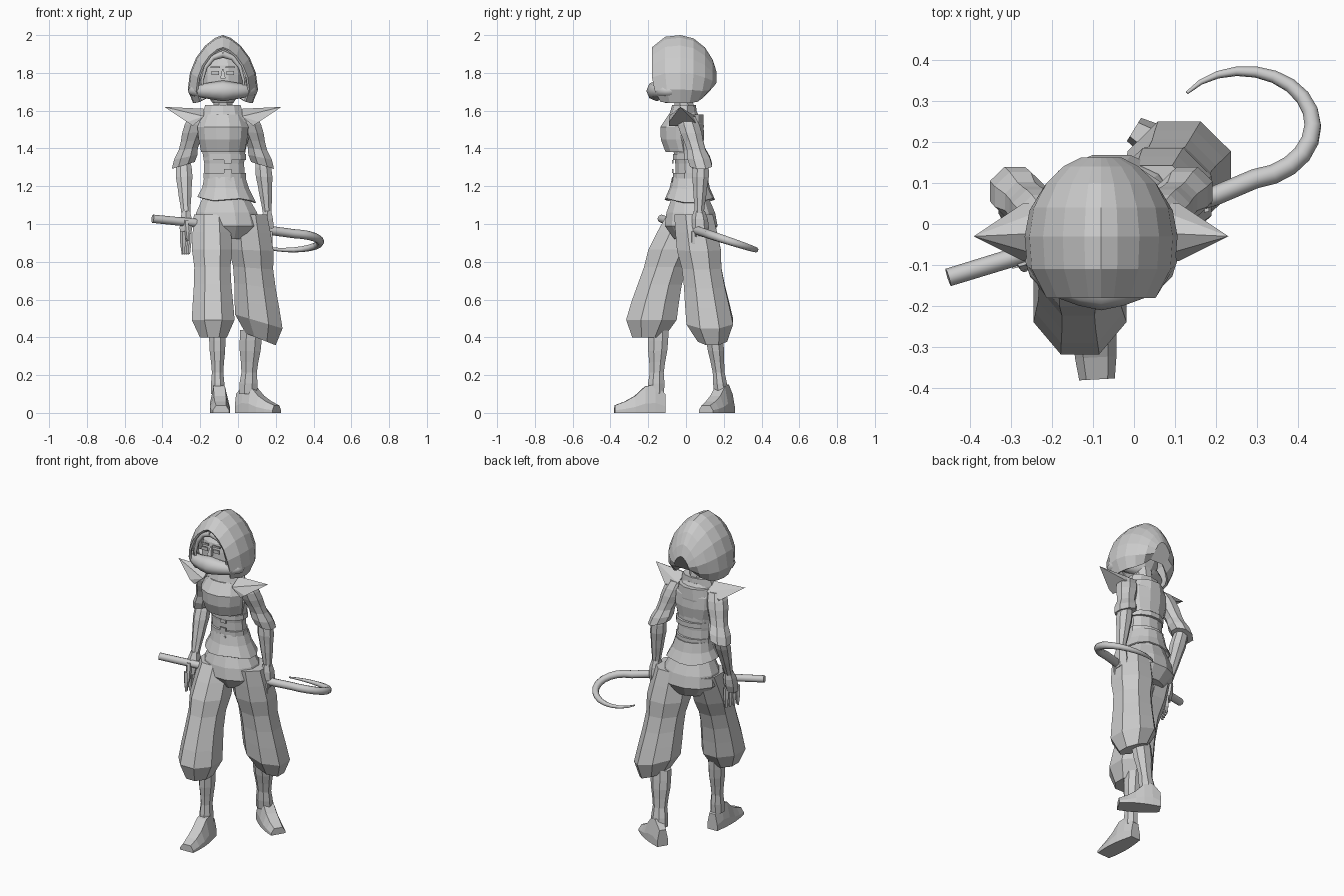
import bpy, bmesh
from math import sin, cos, pi, tau
from mathutils import Vector

old = bpy.data.objects.get("Cube")
if old:
    bpy.data.objects.remove(old)

clay = bpy.data.materials.new("light_gray")
clay.use_nodes = True
COLOUR = (.6, .6, .6, 1)
clay.diffuse_color = COLOUR
clay.node_tree.nodes["Principled BSDF"].inputs["Base Color"].default_value = COLOUR
MID = -.08  # body centre line
SIDES = (("left", 1), ("right", -1))


def add_object(name, mesh):
    mesh.materials.clear()
    mesh.materials.append(clay)
    obj = bpy.data.objects.new(name, mesh)
    bpy.context.collection.objects.link(obj)
    return obj


def finish(name, bm):
    bmesh.ops.recalc_face_normals(bm, faces=bm.faces)
    mesh = bpy.data.meshes.new(name)
    bm.to_mesh(mesh)
    bm.free()
    return add_object(name, mesh)


def skin(name, rings, closed=True, start_cap=True, end_cap=True):
    """Bridge rows of points into a faceted surface."""
    bm = bmesh.new()
    rows = [[bm.verts.new(point) for point in ring] for ring in rings]
    count = len(rows[0])
    for above, below in zip(rows, rows[1:]):
        for i in range(count if closed else count - 1):
            j = (i + 1) % count
            bm.faces.new((above[i], above[j], below[j], below[i]))
    if start_cap:
        bm.faces.new(rows[0])
    if end_cap:
        bm.faces.new(rows[-1])
    return finish(name, bm)


def limb(name, top, bottom, width, depth, shape, sides=8, tilt=0, bow=0, caps=True):
    """Evenly spaced level rings from top to bottom, each scaled by shape."""
    top, bottom = Vector(top), Vector(bottom)
    spread = 1 / cos(pi / sides)
    rings = []
    for step, scale in enumerate(shape):
        t = step / (len(shape) - 1)
        centre = top.lerp(bottom, t) + Vector((0, bow * sin(pi * t), 0))
        ring = []
        for i in range(sides):
            angle = tau * (i + .5) / sides
            dx = spread * scale * width * cos(angle)
            dy = spread * scale * depth * sin(angle)
            ring.append(centre + Vector((dx, dy, tilt * t * t * dx)))
        rings.append(ring)
    return skin(name, rings, start_cap=caps, end_cap=caps)


def hull(name, points):
    bm = bmesh.new()
    for point in points:
        bm.verts.new(point)
    bmesh.ops.convex_hull(bm, input=bm.verts)
    return finish(name, bm)


def plate(name, x, y, z, width, height):
    """Thin upright panel facing the front."""
    return hull(name, [(x + a * width, y + b, z + c * height)
                       for a in (-.5, .5) for b in (0, .008) for c in (-.5, .5)])


def rod(name, points, cyclic=False):
    """Round rod along (x, y, z, radius) points, turned into a mesh."""
    curve = bpy.data.curves.new(name + "_path", "CURVE")
    curve.dimensions = "3D"
    curve.bevel_depth = 1
    curve.bevel_resolution = 2
    curve.use_fill_caps = True
    line = curve.splines.new("POLY")
    line.points.add(len(points) - 1)
    for point, (x, y, z, radius) in zip(line.points, points):
        point.co = (x, y, z, 1)
        point.radius = radius
    line.use_cyclic_u = cyclic
    helper = bpy.data.objects.new(name + "_path", curve)
    mesh = bpy.data.meshes.new_from_object(helper)
    bpy.data.objects.remove(helper)
    return add_object(name, mesh)


def thicken(obj, amount):
    solid = obj.modifiers.new("thickness", "SOLIDIFY")
    solid.thickness = amount


def cowl(name, depths, size, closed_back):
    """Upright arches shrinking to an egg shape, tucked in along the lower edge."""
    angles = [pi / 10 * i for i in range(5)]
    half = [(.85, 0)] + [(cos(a) ** 1.3, .2 + .8 * sin(a)) for a in angles]
    outline = [(-u, v) for u, v in half] + [(0, 1)] + half[::-1]
    rings = []
    for depth in depths:
        swell = (1 - abs(depth) ** (3 if depth < 0 else 2)) ** .5
        low = 1.64 + .12 * (1 - swell) ** 2
        high = 1.73 + .27 * swell
        middle = (low + high) / 2
        rings.append([(MID + u * swell * size * .186,
                       .2 * depth * min(1, .7 + v) - .03,
                       middle + size * (low + v * (high - low) - middle))
                      for u, v in outline])
    thicken(skin(name, rings, closed=False, start_cap=False, end_cap=closed_back), .012)


# Head, hood and scarf
cowl("hood", (-.75, -.4, 0, .35, .65, .85, .96), 1, True)
cowl("fringe", (-.65, -.3), .8, False)
limb("head", (MID, -.04, 1.94), (MID, -.06, 1.64), .11, .1,
     (.2, .65, .95, 1, 1, .8, .5), sides=12)
limb("nose", (MID, -.15, 1.82), (MID, -.16, 1.77), .014, .014, (.3, 1), sides=4)
limb("neck", (MID, -.02, 1.7), (MID, 0, 1.55), .05, .05, (1, 1))
for side, s in SIDES:
    plate(side + "_eye", MID + s * .04, -.16, 1.8, .04, .02)
    plate(side + "_brow", MID + s * .04, -.16, 1.83, .05, .01)
    # Hair sweeps down beside the face
    rod(side + "_lock", [(MID + s * .11 * sin(a), -.15, 1.75 + .15 * cos(a), .02 - .008 * a)
                         for a in (0, .5, 1, 1.5, 1.8)])
turns = [tau * i / 20 for i in range(20)]
rod("scarf", [(MID + .155 * cos(a), .065 * sin(a) - .09, 1.705, .055 - .025 * abs(cos(a)))
              for a in turns], cyclic=True)

# Torso, jacket and belts
limb("torso", (MID, 0, 1.6), (-.07, .02, 1.18), .135, .09,
     (.6, .98, 1, .85, .78, .8, .82), sides=12)
limb("jacket", (MID, 0, 1.58), (MID, -.01, 1.38), .135, .115,
     (.8, 1, .95, .85), sides=12, bow=-.02)
limb("collar", (MID, -.01, 1.63), (MID, -.02, 1.54), .125, .08, (.75, .85, 1), sides=10)
for name, z in (("upper_belt", 1.34), ("lower_belt", 1.24)):
    limb(name, (-.07, .015, z + .03), (-.07, .015, z), .112, .085, (1, 1), sides=12)
for i in range(3):
    plate("buckle_%d" % i, -.055, -.073, 1.23 + .05 * i, .04, .02)
hem = limb("jacket_hem", (-.07, .02, 1.25), (-.06, .02, 1.13), .155, .13,
           (.7, .8, 1), sides=14, tilt=-.12, caps=False)
for vert in hem.data.vertices:
    if vert.co.z < 1.17:
        vert.co.z += .02 * cos(80 * (vert.co.x - MID))
thicken(hem, .008)

# Pointed shoulder wings
for side, s in SIDES:
    edges = [(x, y, z) for y in (-.09, .05) for x, z in ((.1, 1.57), (.16, 1.52), (.19, 1.54))]
    tips = [(.31, -.03, 1.62), (.1, -.02, 1.61)]
    hull(side + "_shoulder_wing", [(MID + s * x, y, z) for x, y, z in edges + tips])

# Hips and baggy trousers, right leg stepping forward
limb("hips", (-.07, .02, 1.2), (-.05, .03, .92), .175, .14,
     (.6, .72, .92, 1, .65), sides=12)
BAGGY = (.85, .92, .97, .87, .9, .97, 1.03, .65)
limb("right_trouser", (-.14, .01, 1.05), (-.13, -.2, .4), .11, .13, BAGGY, bow=-.03)
limb("left_trouser", (.05, .04, 1.05), (.12, .14, .39), .122, .12, BAGGY, tilt=-.4)

# Shins with ankle cuffs
CALF = (1, 1, .95, .8, .7, .82, .82)
limb("right_shin", (-.11, -.145, .44), (-.107, -.16, .1), .043, .053, CALF)
limb("left_shin", (.07, .145, .44), (.053, .187, .1), .058, .045, CALF)


def foot(name, heel, toe):
    heel, toe = Vector(heel), Vector(toe)
    across = (toe - heel).cross(Vector((0, 0, -1))).normalized()
    section = ((-1, 0), (-1, .35), (-.6, 1), (.6, 1), (1, .35), (1, 0))
    heights = (.1, .15, .14, .09, .06, .04)
    rings = []
    for step, height in enumerate(heights):
        t = step / (len(heights) - 1)
        width = .033 + .02 * sin(2.6 * t)
        rings.append([heel.lerp(toe, t) + across * width * u + Vector((0, 0, height * v))
                      for u, v in section])
    skin(name, rings)


foot("right_foot", (-.105, -.11, 0), (-.09, -.378, 0))
foot("left_foot", (0, .23, 0), (.205, .105, 0))

# Arms: sleeve, bracer, palm, fingers; the right hand reaches forward and inward
for (side, s), wrist, hand, out in zip(SIDES, (.07, -.03), (.075, -.06), (.235, .195)):
    def arm(part, top, bottom, width, depth, shape, sides=8):
        ends = [(MID + s * x, y, z) for x, y, z in (top, bottom)]
        limb(side + part, *ends, width, depth, shape, sides=sides, tilt=-.3 * s)

    arm("_sleeve", (.13, 0, 1.57), (.21, .08, 1.31), .062, .06,
        (.8, .95, .95, .85, .82, 1, .98))
    arm("_bracer", (.21, .08, 1.35), (out, wrist, 1.05), .042, .042,
        (.8, 1, 1.05, .9, .8, .65, .55))
    arm("_palm", (out, wrist, 1.07), (out, hand, .94), .034, .042, (.6, .9, 1, .8), sides=6)
    for i in range(4):
        offset = i - 1.5
        x, y = out - .01 * offset, hand + .024 * offset
        arm("_finger_%d" % i, (x, y, .96), (x, y, .84), .013, .011, (1, 1, .5), sides=5)
    arm("_thumb", (out, hand - .03, 1.02), (out - .01, hand - .05, .91), .012, .012,
        (1, 1, .5), sides=5)

# Hooked staff, lying in one sloping plane
bend = [i / 14 for i in range(15)]
path = [(-.452, -.13, .022), (.2, .07, .024)]
path += [(.265 + .17 * cos(3.9 * t - 1.4), .24 + .132 * sin(3.9 * t - 1.4), .024 - .02 * t * t)
         for t in bend]
rod("hooked_staff", [(x, y, .985 - .33 * y, r) for x, y, r in path])
